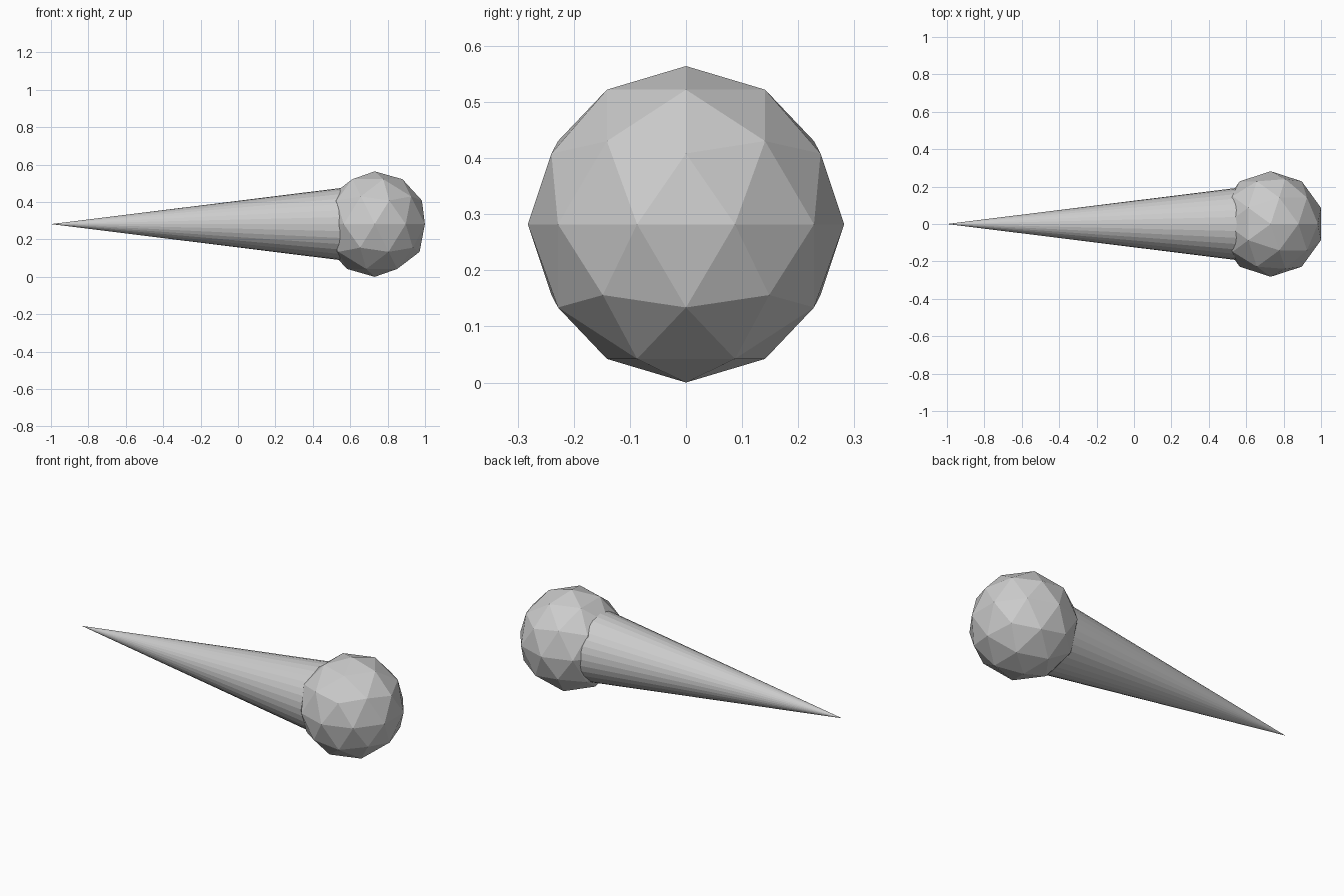
import bpy
from math import pi

if "Cube" in bpy.data.objects:
    bpy.data.objects.remove(bpy.data.objects["Cube"])

R = 0.282                # scoop radius, also the height of the long axis
TIP = -1.0
SCOOP_X = 0.731
BASE_X = 0.73            # cone mouth, hidden inside the scoop
LENGTH = BASE_X - TIP

# Cone lying along x, tip towards -x
bpy.ops.mesh.primitive_cone_add(
    vertices=32, radius1=LENGTH * 0.1245, radius2=0, depth=LENGTH,
    location=((TIP + BASE_X) / 2, 0, R), rotation=(0, -pi / 2, 0))
bpy.context.object.name = "cone"

# Faceted scoop sunk over the cone mouth
bpy.ops.mesh.primitive_ico_sphere_add(
    subdivisions=2, radius=R, location=(SCOOP_X, 0, R))
bpy.context.object.name = "scoop"
